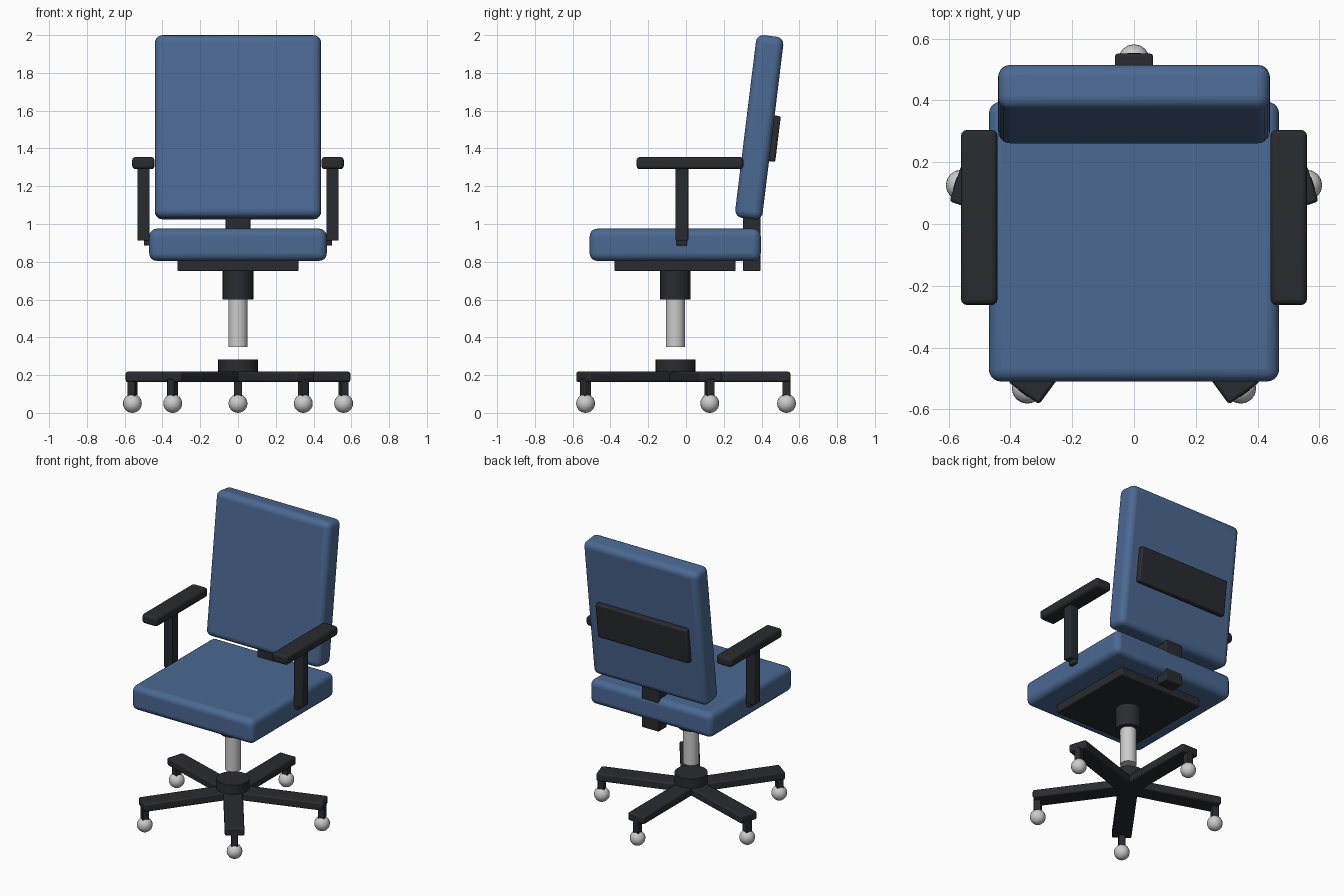
import bpy
from math import radians, sin, cos, pi
from mathutils import Matrix, Vector

if "Cube" in bpy.data.objects:
    bpy.data.objects.remove(bpy.data.objects["Cube"])

CY = -0.056          # y of the swivel axis
CASTER_R = 0.588     # distance of casters from the axis


def material(name, rgb):
    m = bpy.data.materials.new(name)
    m.diffuse_color = (*rgb, 1)
    m.use_nodes = True
    m.node_tree.nodes["Principled BSDF"].inputs["Base Color"].default_value = m.diffuse_color
    return m


BLUE = material("blue_fabric", (0.07, 0.14, 0.29))
DARK = material("dark_plastic", (0.022, 0.024, 0.028))


def finish(name, mat):
    ob = bpy.context.object
    ob.name = name
    if mat:
        ob.data.materials.append(mat)
    bpy.ops.object.shade_smooth_by_angle(angle=radians(35))
    return ob


def box(name, lo, hi, mat, bevel=0.006, segs=2, frame=Matrix()):
    """Bevelled box between two corners, placed in a local frame."""
    lo, hi = Vector(lo), Vector(hi)
    bpy.ops.mesh.primitive_cube_add(size=1)
    ob = bpy.context.object
    ob.data.transform(Matrix.Translation((lo + hi) / 2) @ Matrix.Diagonal((*(hi - lo), 1)))
    ob.matrix_world = frame
    mod = ob.modifiers.new("bevel", 'BEVEL')
    mod.width, mod.segments = bevel, segs
    return finish(name, mat)


def cylinder(name, r, z0, z1, mat):
    bpy.ops.mesh.primitive_cylinder_add(vertices=32, radius=r, depth=z1 - z0,
                                        location=(0, CY, (z0 + z1) / 2))
    return finish(name, mat)


# seat cushion and plate beneath it
box("seat", (-0.47, -0.51, 0.805), (0.47, 0.396, 0.975), BLUE, 0.04, 5)
box("seat_plate", (-0.32, -0.378, 0.75), (0.32, 0.262, 0.82), DARK)

# reclined backrest with rear panel, and its upright
recline = Matrix.Translation((0, 0.388, 1.512)) @ Matrix.Rotation(radians(-7), 4, 'X')
box("backrest", (-0.44, -0.073, -0.487), (0.44, 0.073, 0.487), BLUE, 0.04, 5, recline)
box("back_panel", (-0.35, 0.045, -0.172), (0.35, 0.106, 0.072), DARK, 0.01, 2, recline)
box("back_upright", (-0.065, 0.302, 0.75), (0.065, 0.394, 1.12), DARK)

# armrests on both sides
for side, s in (("left", -1), ("right", 1)):
    def arm_box(name, x0, x1, y0, y1, z0, z1, bevel):
        a, b = sorted((s * x0, s * x1))
        box(f"{side}_{name}", (a, y0, z0), (b, y1, z1), DARK, bevel, 3)
    arm_box("arm_pad", 0.442, 0.56, -0.262, 0.304, 1.29, 1.355, 0.018)
    arm_box("arm_post", 0.468, 0.533, -0.055, 0.012, 0.912, 1.31, 0.006)
    arm_box("arm_bracket", 0.36, 0.498, -0.05, 0.006, 0.885, 0.945, 0.006)

# central column
cylinder("column_sleeve", 0.081, 0.60, 0.755, DARK)
cylinder("gas_lift", 0.051, 0.35, 0.61, None)
cylinder("base_hub", 0.105, 0.19, 0.283, DARK)

# five-arm base with ball casters
for i in range(5):
    a = pi / 2 + i * 2 * pi / 5
    frame = Matrix.Translation((0, CY, 0)) @ Matrix.Rotation(a, 4, 'Z')
    box(f"base_arm_{i + 1}", (0, -0.062, 0.163), (0.608, 0.062, 0.218), DARK, 0.01, 2, frame)
    box(f"caster_stem_{i + 1}", (CASTER_R - 0.022, -0.022, 0.06),
        (CASTER_R + 0.022, 0.022, 0.18), DARK, 0.004, 2, frame)
    bpy.ops.mesh.primitive_uv_sphere_add(
        segments=16, ring_count=12, radius=0.05,
        location=(CASTER_R * cos(a), CY + CASTER_R * sin(a), 0.05))
    finish(f"caster_{i + 1}", None)
